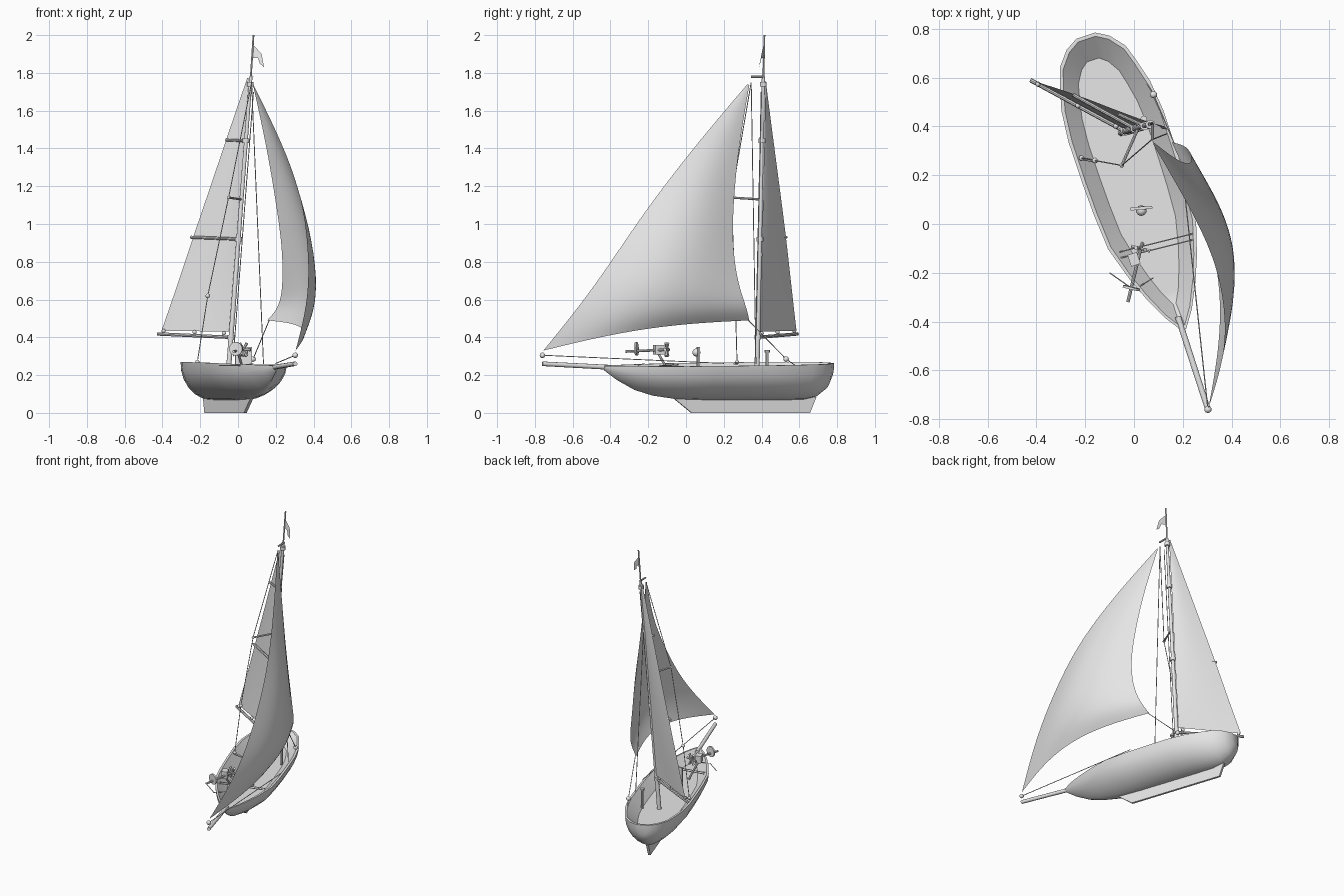
import bpy, bmesh
from math import sin, cos, pi, radians
from mathutils import Vector, Matrix

cube = bpy.data.objects.get("Cube")
if cube:
    bpy.data.objects.remove(cube, do_unlink=True)

grey = bpy.data.materials.new("pale grey")
grey.use_nodes = True
COLOUR = (0.8, 0.8, 0.8, 1)
grey.diffuse_color = COLOUR
grey.node_tree.nodes["Principled BSDF"].inputs["Base Color"].default_value = COLOUR

# Boat frame: bow along local -y, yawed and slightly heeled
BOAT = (Matrix.Translation((0.048, 0, 0)) @ Matrix.Rotation(radians(18.5), 4, 'Z')
        @ Matrix.Rotation(radians(2.5), 4, 'Y'))


def finish(name, bm, matrix=None, smooth=True, angle=40):
    bmesh.ops.recalc_face_normals(bm, faces=bm.faces)
    mesh = bpy.data.meshes.new(name)
    bm.to_mesh(mesh)
    bm.free()
    mesh.materials.append(grey)
    ob = bpy.data.objects.new(name, mesh)
    bpy.context.collection.objects.link(ob)
    if matrix:
        ob.matrix_world = matrix
    if smooth:
        bpy.ops.object.select_all(action='DESELECT')
        ob.select_set(True)
        bpy.context.view_layer.objects.active = ob
        bpy.ops.object.shade_smooth_by_angle(angle=radians(angle))
    return ob


def add_rod(bm, a, b, r1, r2=None, sides=8):
    a, b = Vector(a), Vector(b)
    rot = (b - a).to_track_quat('Z', 'Y').to_matrix().to_4x4()
    bmesh.ops.create_cone(bm, cap_ends=True, segments=sides, radius1=r1,
                          radius2=r1 if r2 is None else r2, depth=(b - a).length,
                          matrix=Matrix.Translation((a + b) / 2) @ rot)


def rods(name, path, r, r2=None, sides=8):
    bm = bmesh.new()
    for a, b in zip(path, path[1:]):
        add_rod(bm, a, b, r, r2, sides)
    return finish(name, bm)


def ball(name, at, r):
    bm = bmesh.new()
    bmesh.ops.create_icosphere(bm, subdivisions=2, radius=r, matrix=Matrix.Translation(at))
    return finish(name, bm)


def box(name, at, size, turn=18.5):
    bm = bmesh.new()
    bmesh.ops.create_cube(bm, size=1, matrix=Matrix.Translation(at)
                          @ Matrix.Rotation(radians(turn), 4, 'Z') @ Matrix.Diagonal((*size, 1)))
    return finish(name, bm, smooth=False)


# Hull: lofted open shell; each station is (y, half width, bottom height)
STATIONS = [(-.46, .01, .225), (-.39, .058, .175), (-.29, .107, .122), (-.19, .147, .092),
            (-.05, .19, .072), (.1, .201, .068), (.25, .205, .068), (.42, .205, .068),
            (.55, .192, .068), (.65, .165, .07), (.72, .142, .085), (.78, .092, .13), (.81, .04, .19)]
bm = bmesh.new()
ARC, MID = 12, 0.2
rings = []
for y, w, low in STATIONS:
    rim = 0.25 + 0.015 * (y + .46) / 1.27
    vee = 1.1 + .6 * max(0, .3 - y) / .76       # sections sharpen towards the bow
    ring = []
    for k in range(ARC + 1):
        c = cos(pi * k / ARC)
        x = w * abs(c) ** vee * (1 if c > 0 else -1)
        ring.append((x, y, rim - (rim - low) * sin(pi * k / ARC)))
    lip, deck = MID + (y - MID) * .975, MID + (y - MID) * .83
    ring += [(-w * .93, lip, rim), (-w * .62, deck, .19), (w * .62, deck, .19), (w * .93, lip, rim)]
    rings.append([bm.verts.new(p) for p in ring])
N = ARC + 5
for a, b in zip(rings, rings[1:]):
    for k in range(N):
        j = (k + 1) % N
        bm.faces.new((a[k], a[j], b[j], b[k]))
for r in (rings[0], rings[-1]):
    bm.faces.new(r[:ARC + 1])
    bm.faces.new((r[0], r[ARC], r[ARC + 1], r[ARC + 4]))
    bm.faces.new(r[ARC + 1:])
finish("hull", bm, BOAT, angle=35)

# Keel fin
bm = bmesh.new()
sides = [[bm.verts.new((x, y, z)) for y, z in ((-.08, .085), (.03, 0), (.69, 0), (.725, .085))]
         for x in (-.008, .008)]
bm.faces.new(sides[0])
bm.faces.new(sides[1])
for k in range(4):
    j = (k + 1) % 4
    bm.faces.new((sides[0][k], sides[0][j], sides[1][j], sides[1][k]))
finish("keel", bm, BOAT, smooth=False)

# Spars
FOOT, TOP = Vector((-.053, .375, .19)), Vector((.068, .41, 1.78))


def on_mast(z):
    return FOOT.lerp(TOP, (z - FOOT.z) / (TOP.z - FOOT.z))


TIP = Vector((.303, -.76, .26))
rods("bowsprit", [(.18, -.38, .24), TIP], .013, .012, 10)
rods("mast", [FOOT, TOP], .014, .009, 12)
rods("flag_pole", [TOP, (.082, .415, 2)], .005)
rods("boom", [on_mast(.4), (-.425, .59, .418)], .009)
rods("gaff_batten", [on_mast(.92), (-.25, .53, .93)], .008)
rods("upper_batten", [on_mast(1.44), (-.065, .45, 1.445)], .007)
SPREADER = Vector((-.05, .24, 1.14))
rods("spreader", [on_mast(1.13), SPREADER], .006)
rods("masthead_crosstree", [(.075, .345, 1.78), (.075, .41, 1.78)], .006)
for z in (.4, .92, 1.44, 1.74):
    p = on_mast(z)
    rods("mast_collar", [p - Vector((0, 0, .012)), p + Vector((0, 0, .012))], .018, sides=12)
for t in (.1, .5, .92):
    ball("boom_fitting", on_mast(.42).lerp(Vector((-.425, .59, .435)), t), .011)

# Rigging lines
RAIL = (-.215, .27, .27)
HEAD = Vector((.072, .345, 1.75))
lines = {
    "right_shroud": [HEAD, SPREADER, (-.16, .26, .62), RAIL],
    "left_shroud": [HEAD, (.135, .37, .26)],
    "halyard": [on_mast(1.7) + Vector((.02, -.01, 0)), on_mast(.3) + Vector((.02, -.01, 0))],
    "jib_sheet": [(.165, .33, .49), (.08, .53, .285), (.05, .58, .25)],
    "bow_line": [TIP + Vector((0, 0, .045)), (.2, .2, .262)],
    "bow_guard": [(-.1, -.2, .25), (.0, -.27, .25), (.08, -.22, .26)],
}
for name, path in lines.items():
    rods(name, path, .0025, sides=5)
for name, at, r in (("shroud_block", (-.16, .26, .62), .012), ("sheet_block", (.08, .53, .285), .015),
                    ("tack_block", TIP + Vector((0, 0, .045)), .015), ("rail_block", RAIL, .011),
                    ("spreader_end", SPREADER, .009)):
    ball(name, at, r)


# Sails: lofted between front edge and back edge, with a belly towards +x
def sail(name, luff, leech, belly, lift=0, cols=8):
    bm = bmesh.new()
    grid = []
    for k, (a, b, d) in enumerate(zip(luff, leech, belly)):
        a, b = Vector(a), Vector(b)
        raise_foot = lift if k == len(luff) - 1 else 0
        grid.append([bm.verts.new(a.lerp(b, c / cols)
                     + Vector((d, 0, raise_foot)) * sin(pi * c / cols)) for c in range(cols + 1)])
    for r, q in zip(grid, grid[1:]):
        for c in range(cols):
            bm.faces.new((r[c], r[c + 1], q[c + 1], q[c]))
    ob = finish(name, bm, angle=180)
    sub = ob.modifiers.new("smooth", 'SUBSURF')
    sub.levels = sub.render_levels = 2
    sub.boundary_smooth = 'PRESERVE_CORNERS'


sail("jib",
     [(.08, .325, 1.74), (.2, .12, 1.5), (.305, -.08, 1.25), (.36, -.25, 1.02),
      (.38, -.45, .72), (.355, -.6, .52), (.305, -.755, .33)],
     [(.08, .335, 1.735), (.15, .28, 1.42), (.2, .25, 1.12), (.235, .245, .88),
      (.238, .275, .68), (.22, .32, .56), (.155, .335, .49)],
     (0, .012, .038, .075, .105, .11, .115), .035)
heights = (1.77, 1.5, 1.2, .93, .65, .43)
sail("mainsail", [on_mast(z) + Vector((-.008, .012, 0)) for z in heights],
     [(.05, .42, 1.775), (-.045, .455, 1.5), (-.145, .495, 1.2), (-.238, .53, .93),
      (-.33, .56, .65), (-.405, .585, .435)],
     (0, .012, .02, .02, .015, 0), 0, 6)

# Pennant
bm = bmesh.new()
bm.faces.new([bm.verts.new(p) for p in ((.08, .412, 1.95), (.125, .4, 1.9), (.138, .387, 1.83),
                                        (.115, .39, 1.85), (.105, .4, 1.88), (.078, .412, 1.88))])
finish("pennant", bm, smooth=False)

# Bow gear: cross beam, shaft with a wheel and blades, box and prop
for shift in (0, .025):
    rods("cross_beam", [(-.06, -.14 + shift, .25), (.24, -.065 + shift, .255)], .003, sides=6)
AFT, FORE = Vector((.03, -.09, .335)), Vector((-.025, -.32, .325))
axis = (AFT - FORE).normalized()
rods("gear_shaft", [FORE, AFT], .007)
wheel = FORE.lerp(AFT, .25) + Vector((0, 0, .012))
rods("gear_wheel", [wheel - axis * .005, wheel + axis * .005], .036, sides=14)
box("gear_body", (.0, -.145, .335), (.04, .05, .05))
rods("gear_leg", [(0, -.15, .32), (.035, -.08, .2)], .007)
side = axis.cross(Vector((0, 0, 1))).normalized()
hub = FORE.lerp(AFT, .95)
for k in range(6):
    a = k * pi / 3
    rods("gear_blade", [hub, hub + (side * cos(a) + Vector((0, 0, sin(a)))) * .04], .005, .009, 6)

# Deck fittings
box("deck_plate", (.03, .065, .27), (.09, .012, .16), 5)
ball("deck_knob", (.03, .055, .32), .022)
rods("deck_post", [(.04, .43, .19), (.04, .43, .325)], .008)
rods("deck_post_cap", [(.04, .43, .32), (.04, .43, .332)], .014)
rods("rail_cleat", [(-.22, .27, .262), (-.15, .255, .262)], .006)
